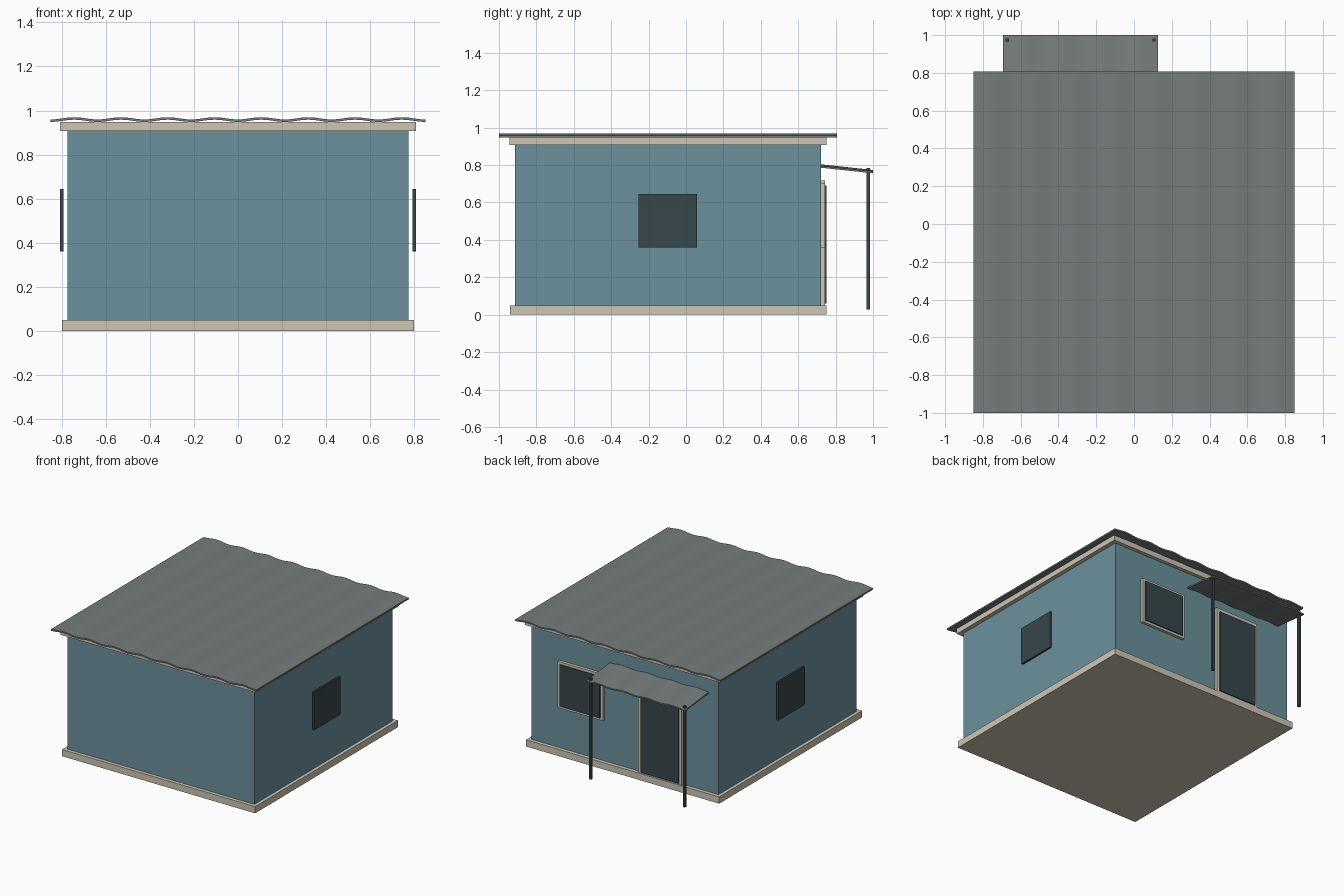
import bpy
import bmesh
import math

if "Cube" in bpy.data.objects:
    bpy.data.objects.remove(bpy.data.objects["Cube"])


def material(name, r, g, b):
    m = bpy.data.materials.new(name)
    lin = [((c / 255 + 0.055) / 1.055) ** 2.4 for c in (r, g, b)]
    m.diffuse_color = (*lin, 1)
    m.use_nodes = True
    m.node_tree.nodes["Principled BSDF"].inputs["Base Color"].default_value = m.diffuse_color
    return m


BLUE = material("wall_blue", 108, 145, 157)
BEIGE = material("trim_beige", 206, 198, 181)
DARK = material("dark_slate", 55, 71, 76)
GREY = material("roof_grey", 117, 125, 123)


def finish(name, bm, mat):
    bmesh.ops.recalc_face_normals(bm, faces=bm.faces)
    me = bpy.data.meshes.new(name)
    bm.to_mesh(me)
    bm.free()
    me.materials.append(mat)
    ob = bpy.data.objects.new(name, me)
    bpy.context.collection.objects.link(ob)
    return ob


def box(name, x, y, z, mat):
    """Box from (min, max) ranges on each axis."""
    bm = bmesh.new()
    bmesh.ops.create_cube(bm, size=1)
    for v in bm.verts:
        v.co = [r[0] + (c + 0.5) * (r[1] - r[0]) for r, c in zip((x, y, z), v.co)]
    return finish(name, bm, mat)


def frame(name, x, y, z, w, mat):
    """Rectangular ring in the xz plane, w wide."""
    bm = bmesh.new()
    rings = []
    for yy in y:
        for d in (0, w):
            pts = [(x[0] + d, z[0] + d), (x[1] - d, z[0] + d),
                   (x[1] - d, z[1] - d), (x[0] + d, z[1] - d)]
            rings.append([bm.verts.new((px, yy, pz)) for px, pz in pts])
    for a, b in ((0, 1), (1, 3), (3, 2), (2, 0)):
        for i in range(4):
            j = (i + 1) % 4
            bm.faces.new((rings[a][i], rings[a][j], rings[b][j], rings[b][i]))
    return finish(name, bm, mat)


def corrugated(name, x, y, z, waves, amp, thick, mat):
    """Wavy sheet with mid heights z[0], z[1] at y[0], y[1]; ridges run along y."""
    bm = bmesh.new()
    n = waves * 12
    cols = []
    for i in range(n + 1):
        px = x[0] + (x[1] - x[0]) * i / n
        dz = -amp * math.cos(2 * math.pi * waves * i / n)
        cols.append([bm.verts.new((px, y[k], z[k] + dz + s * thick / 2))
                     for k, s in ((0, -1), (1, -1), (1, 1), (0, 1))])
    for a, b in zip(cols, cols[1:]):
        for k in range(4):
            m = (k + 1) % 4
            bm.faces.new((a[k], a[m], b[m], b[k]))
    bm.faces.new(cols[0])
    bm.faces.new(cols[-1])
    ob = finish(name, bm, mat)
    bpy.ops.object.select_all(action='DESELECT')
    ob.select_set(True)
    bpy.context.view_layer.objects.active = ob
    bpy.ops.object.shade_smooth_by_angle(angle=math.radians(35))
    return ob


# Main body
box("plinth", (-0.80, 0.80), (-0.94, 0.75), (0, 0.05), BEIGE)
box("walls", (-0.775, 0.775), (-0.913, 0.722), (0.05, 0.908), BLUE)
box("top_trim", (-0.807, 0.807), (-0.945, 0.75), (0.908, 0.948), BEIGE)
corrugated("roof_sheet", (-0.85, 0.85), (-1.0, 0.807), (0.959, 0.959),
           8, 0.005, 0.011, GREY)

# Side windows
for side, s in (("right", 1), ("left", -1)):
    box(side + "_window", sorted((s * 0.793, s * 0.807)), (-0.253, 0.06),
        (0.36, 0.645), DARK)

# Entrance side window and door, each a frame with a panel in front
frame("window_frame", (0.168, 0.543), (0.72, 0.744), (0.358, 0.705), 0.035, BEIGE)
box("window_panel", (0.188, 0.523), (0.738, 0.752), (0.375, 0.687), DARK)
frame("door_frame", (-0.485, -0.123), (0.72, 0.744), (0.05, 0.718), 0.035, BEIGE)
box("door_panel", (-0.464, -0.148), (0.738, 0.752), (0.06, 0.69), DARK)

# Porch awning on two posts
corrugated("awning_sheet", (-0.693, 0.127), (0.72, 1.0), (0.795, 0.765),
           4, 0.004, 0.01, GREY)
for side, px in (("left", -0.672), ("right", 0.106)):
    box(side + "_awning_post", (px - 0.009, px + 0.009), (0.965, 0.983),
        (0.028, 0.784), DARK)
